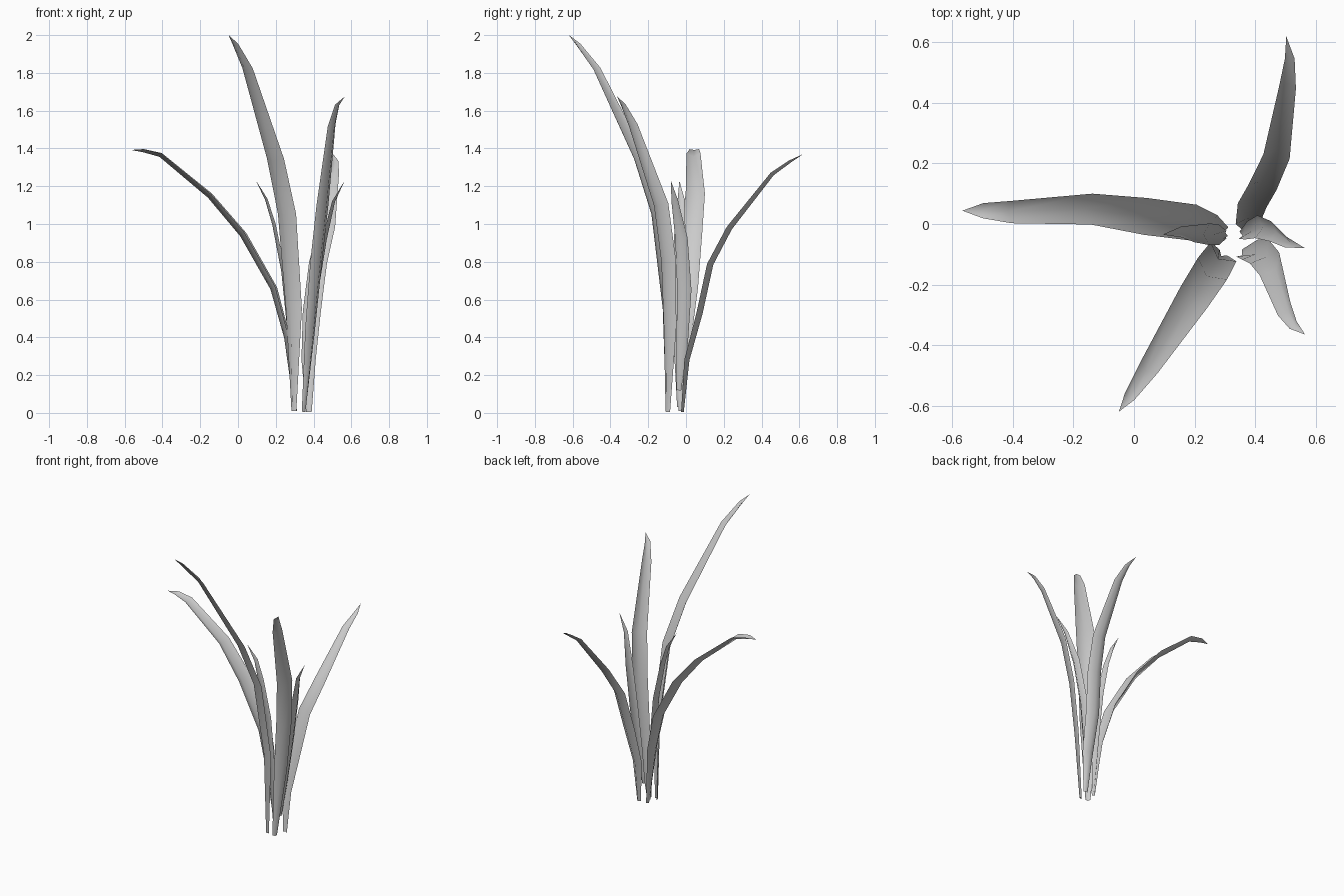
import bpy, bmesh
from mathutils import Vector


def leaf(name, side, path):
    """Blade with a shallow V section; path rows are x, y, z, half width (0 = tip)."""
    pts = [Vector(p[:3]) for p in path]
    lean = pts[-1] - pts[0]
    lean.z = 0
    s = Vector(side).normalized()
    bm = bmesh.new()
    rows = []
    for i, p in enumerate(path):
        hw = p[3]
        if hw == 0:
            rows.append([bm.verts.new(pts[i])])
            continue
        t = (pts[min(i + 1, len(pts) - 1)] - pts[max(i - 1, 0)]).normalized()
        n = t.cross(s).normalized()
        if n.dot(lean) > 0:
            n.negate()
        w = n.cross(t).normalized()      # width direction square to the path
        d = 0.003 + 0.22 * hw            # half depth of the trough
        rows.append([bm.verts.new(pts[i] - w * hw + n * d),
                     bm.verts.new(pts[i] - n * d),
                     bm.verts.new(pts[i] + w * hw + n * d)])
    for a, b in zip(rows, rows[1:]):
        for k in range(2):
            if len(b) == 1:
                bm.faces.new((a[k], a[k + 1], b[0]))
            else:
                bm.faces.new((a[k], a[k + 1], b[k + 1], b[k]))
    for f in bm.faces:
        f.smooth = True
    me = bpy.data.meshes.new(name)
    bm.to_mesh(me)
    bm.free()
    ob = bpy.data.objects.new(name, me)
    bpy.context.collection.objects.link(ob)
    return ob


# Tallest leaf, leaning to the front left
leaf("tall_leaf", (0.8, -0.6, 0), [
    (0.292, -0.10, 0.01, 0.016), (0.287, -0.103, 0.55, 0.053),
    (0.25, -0.16, 1.05, 0.06), (0.19, -0.253, 1.34, 0.056),
    (0.045, -0.48, 1.82, 0.034), (-0.018, -0.575, 1.95, 0.019),
    (-0.05, -0.62, 2.0, 0)])

# Long leaf arching to the left
leaf("left_leaf", (0.07, 1, 0), [
    (0.305, -0.025, 0.01, 0.014), (0.258, -0.02, 0.40, 0.05),
    (0.187, 0.005, 0.66, 0.06), (0.025, 0.026, 0.945, 0.061),
    (-0.15, 0.05, 1.15, 0.051), (-0.41, 0.04, 1.365, 0.037),
    (-0.50, 0.044, 1.388, 0.025), (-0.567, 0.044, 1.392, 0)])

# Leaf arching to the back
leaf("back_leaf", (1, -0.12, 0), [
    (0.376, -0.018, 0.005, 0.015), (0.375, 0.007, 0.28, 0.038),
    (0.392, 0.075, 0.53, 0.048), (0.425, 0.132, 0.79, 0.048),
    (0.472, 0.233, 0.98, 0.044), (0.508, 0.458, 1.265, 0.028),
    (0.515, 0.55, 1.33, 0.016), (0.503, 0.62, 1.37, 0)])

# Leaf leaning to the front right
leaf("front_right_leaf", (0.62, 0.78, 0), [
    (0.352, -0.10, 0.005, 0.015), (0.392, -0.092, 0.45, 0.042),
    (0.425, -0.10, 0.80, 0.05), (0.458, -0.14, 1.10, 0.05),
    (0.503, -0.285, 1.52, 0.031), (0.53, -0.337, 1.63, 0.017),
    (0.565, -0.365, 1.675, 0)])

# Two short inner leaves
leaf("short_right_leaf", (0.1, 1, 0), [
    (0.353, -0.038, 0.12, 0.012), (0.38, -0.022, 0.35, 0.03),
    (0.415, -0.01, 0.65, 0.038), (0.46, -0.025, 0.92, 0.033),
    (0.507, -0.06, 1.12, 0.018), (0.565, -0.08, 1.23, 0)])
leaf("short_left_leaf", (0, 1, 0), [
    (0.30, -0.035, 0.03, 0.012), (0.27, -0.036, 0.45, 0.034),
    (0.24, -0.034, 0.75, 0.036), (0.19, -0.032, 1.0, 0.028),
    (0.15, -0.026, 1.13, 0.018), (0.095, -0.035, 1.23, 0)])
